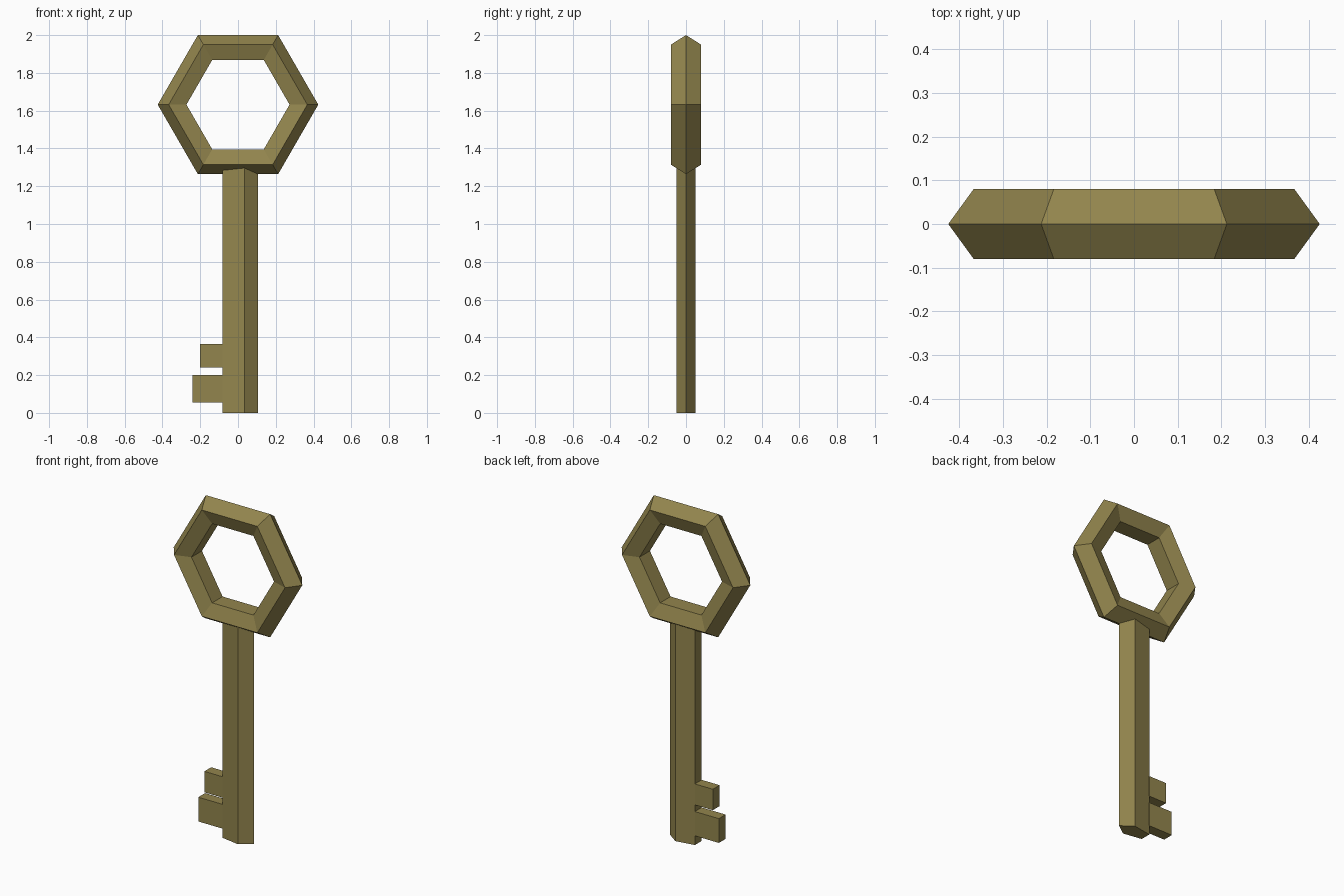
import bpy
from math import pi

if "Cube" in bpy.data.objects:
    bpy.data.objects.remove(bpy.data.objects["Cube"])

brass = bpy.data.materials.new("aged brass")
brass.diffuse_color = (0.29, 0.235, 0.075, 1)
brass.use_nodes = True
brass.node_tree.nodes["Principled BSDF"].inputs["Base Color"].default_value = brass.diffuse_color


def finish(name):
    ob = bpy.context.object
    ob.name = name
    ob.data.materials.append(brass)
    bpy.ops.object.transform_apply(location=True, rotation=True, scale=True)
    return ob


def box(name, x0, x1, half_y, z0, z1):
    bpy.ops.mesh.primitive_cube_add(size=1, location=((x0 + x1) / 2, 0, (z0 + z1) / 2))
    bpy.context.object.scale = (x1 - x0, 2 * half_y, z1 - z0)
    return finish(name)


# Hexagonal bow with a five-sided section, ridge facing outward
bpy.ops.mesh.primitive_torus_add(major_segments=6, minor_segments=5,
                                 major_radius=0.341, minor_radius=0.084,
                                 location=(0, 0, 1.632), rotation=(pi / 2, 0, 0))
finish("bow")

# Flattened five-sided shaft, ridge towards +x, top sunk into the bow
SHAFT_TOP = 1.31
bpy.ops.mesh.primitive_cylinder_add(vertices=5, radius=0.1035, depth=SHAFT_TOP,
                                    location=(0, 0, SHAFT_TOP / 2))
shaft = bpy.context.object
shaft.rotation_euler.z = -pi / 2      # first vertex from +y to +x
bpy.ops.object.transform_apply(location=False, rotation=True, scale=False)
shaft.scale.y = 0.523
shaft.location.x = 0.0025
finish("shaft")

# Two teeth growing from the flat -x face of the shaft
box("lower_tooth", -0.24, -0.081, 0.032, 0.055, 0.20)
box("upper_tooth", -0.20, -0.081, 0.032, 0.24, 0.365)
